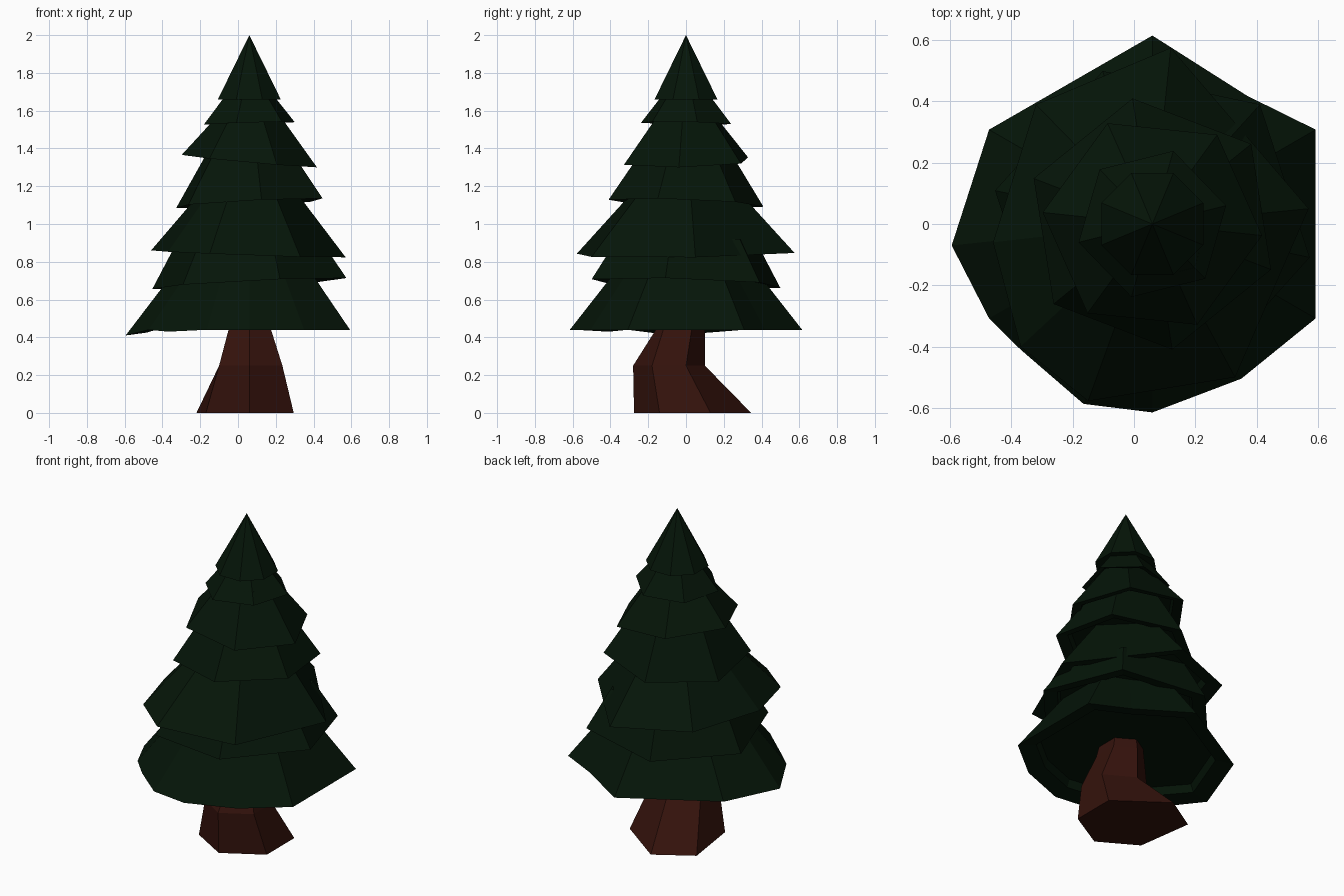
import bpy, bmesh
from math import cos, sin, radians

if "Cube" in bpy.data.objects:
    bpy.data.objects.remove(bpy.data.objects["Cube"])

CX = 0.06  # tree axis


def material(name, rgb):
    m = bpy.data.materials.new(name)
    m.diffuse_color = (*rgb, 1)
    m.use_nodes = True
    m.node_tree.nodes["Principled BSDF"].inputs["Base Color"].default_value = m.diffuse_color
    return m


GREEN = material("needles", (0.0015, 0.0075, 0.0025))
BROWN = material("bark", (0.034, 0.006, 0.0035))


def loft(name, rings, mat):
    """Join equal-length rings of points; a one-point last ring becomes a tip."""
    bm = bmesh.new()
    rows = [[bm.verts.new(p) for p in ring] for ring in rings]
    bm.faces.new(rows[0][::-1])
    for a, b in zip(rows, rows[1:]):
        n = len(a)
        for i in range(n):
            j = (i + 1) % n
            if len(b) == 1:
                bm.faces.new((a[i], a[j], b[0]))
            else:
                bm.faces.new((a[i], a[j], b[j], b[i]))
    if len(rows[-1]) > 2:
        bm.faces.new(rows[-1])
    bmesh.ops.recalc_face_normals(bm, faces=bm.faces)
    me = bpy.data.meshes.new(name)
    bm.to_mesh(me)
    bm.free()
    me.materials.append(mat)
    ob = bpy.data.objects.new(name, me)
    bpy.context.collection.objects.link(ob)
    return ob


def polygon(sides, r, turn):
    return [(r * cos(radians(turn + 360 * i / sides)),
             r * sin(radians(turn + 360 * i / sides))) for i in range(sides)]


def tier(name, outline, z, top_z, top_scale, tilt=(0, 0), drop=None):
    """Tapered skirt with a tilted hem and a recessed underside."""
    drop = drop or {}

    def hem(scale, lift):
        return [(CX + x * scale, y * scale,
                 z + lift + tilt[0] * x + tilt[1] * y - drop.get(i, 0))
                for i, (x, y) in enumerate(outline)]
    top = [(CX + x * top_scale, y * top_scale, top_z) for x, y in outline]
    loft(name, [hem(0.80, 0.06), hem(0.83, 0.015), hem(1, 0), top], GREEN)


# Trunk: bent six-sided column
loft("trunk", [
    [(0.06, -0.275, 0), (0.295, -0.14, 0), (0.295, 0.13, 0),
     (0.0, 0.345, 0), (-0.22, 0.21, 0), (-0.17, -0.14, 0)],
    [(0.06, -0.28, 0.25), (0.235, -0.18, 0.25), (0.235, 0.0, 0.25),
     (0.06, 0.10, 0.25), (-0.10, 0.0, 0.25), (-0.10, -0.18, 0.25)],
    [(0.06, -0.16, 0.44), (0.175, -0.12, 0.44), (0.175, 0.03, 0.44),
     (0.06, 0.10, 0.44), (-0.05, 0.03, 0.44), (-0.05, -0.12, 0.44)],
    [(0.06, -0.12, 0.6), (0.15, -0.09, 0.6), (0.15, 0.03, 0.6),
     (0.06, 0.08, 0.6), (-0.03, 0.03, 0.6), (-0.03, -0.09, 0.6)]], BROWN)

# Lowest tier: hexagon with extra uneven corners, one drooping on the left
low = [(0.533, 0.308), (0.31, 0.418), (0, 0.615), (-0.533, 0.308),
       (-0.655, -0.07), (-0.533, -0.308), (-0.43, -0.41), (-0.225, -0.587),
       (0, -0.615), (0.29, -0.505), (0.533, -0.308)]
tier("branches_1", low, 0.44, 0.77, 0.58, drop={4: 0.03, 6: 0.01})

# Wide irregular third tier
wide = [(0.51, 0.05), (0.06, 0.575), (-0.38, 0.39), (-0.52, -0.06),
        (-0.43, -0.40), (-0.21, -0.578), (0.27, -0.50)]
tier("branches_3", wide, 0.842, 1.20, 0.44, (-0.037, 0.012))

# Hexagonal tiers: number, radius, turn, hem height, top height, top scale, tilt
for n, r, turn, z, top, s, tilt in [
        (2, 0.525, 48, 0.685, 0.92, 0.73, (0.05, -0.03)),
        (4, 0.415, 39, 1.11, 1.41, 0.53, (0.052, -0.037)),
        (5, 0.36, 54, 1.333, 1.60, 0.40, (-0.09, 0.02)),
        (6, 0.248, 14, 1.533, 1.72, 0.40, (0.03, -0.02))]:
    tier(f"branches_{n}", polygon(6, r, turn), z, top, s, tilt)

# Pointed tip
loft("tree_tip", [[(CX + x, y, 1.66) for x, y in polygon(8, 0.18, 22.5)],
                  [(CX, 0, 2.0)]], GREEN)
